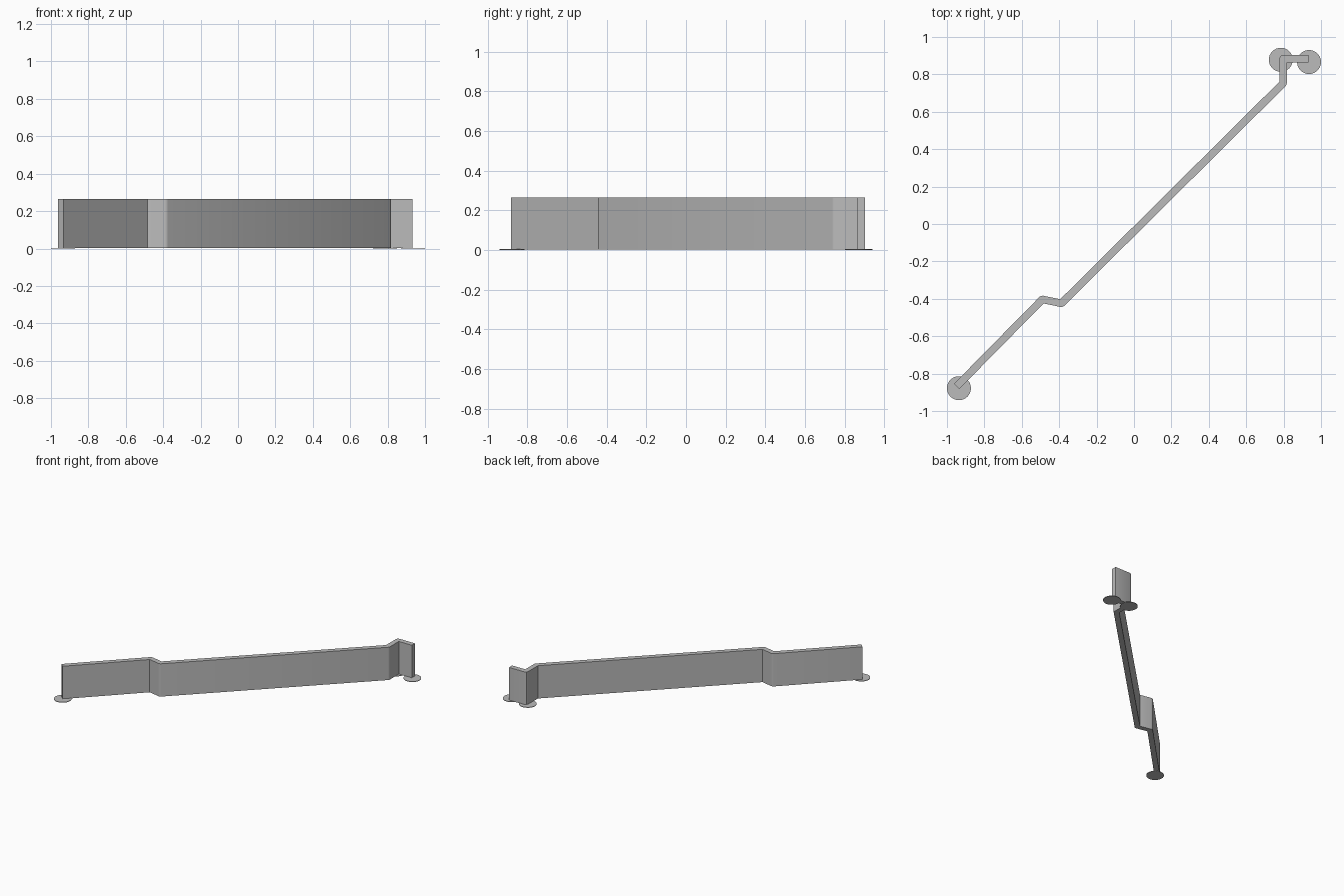
import bpy, bmesh, math
from mathutils import Vector

if "Cube" in bpy.data.objects:
    bpy.data.objects.remove(bpy.data.objects["Cube"])

HALF = 0.02          # half the wall thickness
TOP = 0.264          # wall height
BASE = 0.002

grey = bpy.data.materials.new("concrete_grey")
grey.diffuse_color = (0.5, 0.5, 0.5, 1)
grey.use_nodes = True
grey.node_tree.nodes["Principled BSDF"].inputs["Base Color"].default_value = grey.diffuse_color


def finish(bm, name):
    bmesh.ops.recalc_face_normals(bm, faces=bm.faces)
    mesh = bpy.data.meshes.new(name)
    bm.to_mesh(mesh)
    bm.free()
    mesh.materials.append(grey)
    obj = bpy.data.objects.new(name, mesh)
    bpy.context.collection.objects.link(obj)
    bpy.ops.object.select_all(action='DESELECT')
    obj.select_set(True)
    bpy.context.view_layer.objects.active = obj
    bpy.ops.object.shade_smooth_by_angle(angle=math.radians(30))
    return obj


def side_line(path, side):
    """Offset the path: mitred on the inside of each bend, rounded outside."""
    dirs = [(b - a).normalized() for a, b in zip(path, path[1:])]
    norms = [Vector((-d.y, d.x)) * side for d in dirs]
    line = [path[0] + norms[0] * HALF]
    for p, d0, d1, n0, n1 in zip(path[1:], dirs, dirs[1:], norms, norms[1:]):
        mid = (n0 + n1).normalized()
        if (d0.x * d1.y - d0.y * d1.x) * side > 0:
            line.append(p + mid * HALF / mid.dot(n0))
        else:
            line += [p + n * HALF for n in (n0, mid, n1)]
    line.append(path[-1] + norms[-1] * HALF)
    return line


# Wall: a ribbon outline that follows the bent centre line, raised to full height
path = [Vector(p) for p in ((-0.948, -0.868), (-0.49, -0.403), (-0.388, -0.424),
                            (0.797, 0.752), (0.797, 0.884), (0.932, 0.884))]
outline = side_line(path, -1) + side_line(path, 1)[::-1]
bm = bmesh.new()
floor = bm.faces.new([bm.verts.new((p.x, p.y, BASE)) for p in outline])
raised = bmesh.ops.extrude_face_region(bm, geom=[floor], use_keep_orig=True)
bmesh.ops.translate(bm, vec=(0, 0, TOP - BASE),
                    verts=[g for g in raised["geom"] if isinstance(g, bmesh.types.BMVert)])
finish(bm, "wall")

# Thin round pads under the ends and the last corner
for name, x, y in (("start_pad", -0.936, -0.878), ("corner_pad", 0.785, 0.878),
                   ("end_pad", 0.936, 0.866)):
    bm = bmesh.new()
    bmesh.ops.create_cone(bm, cap_ends=True, segments=32, radius1=0.064,
                          radius2=0.064, depth=0.004)
    bmesh.ops.translate(bm, verts=bm.verts, vec=(x, y, 0.002))
    finish(bm, name)
